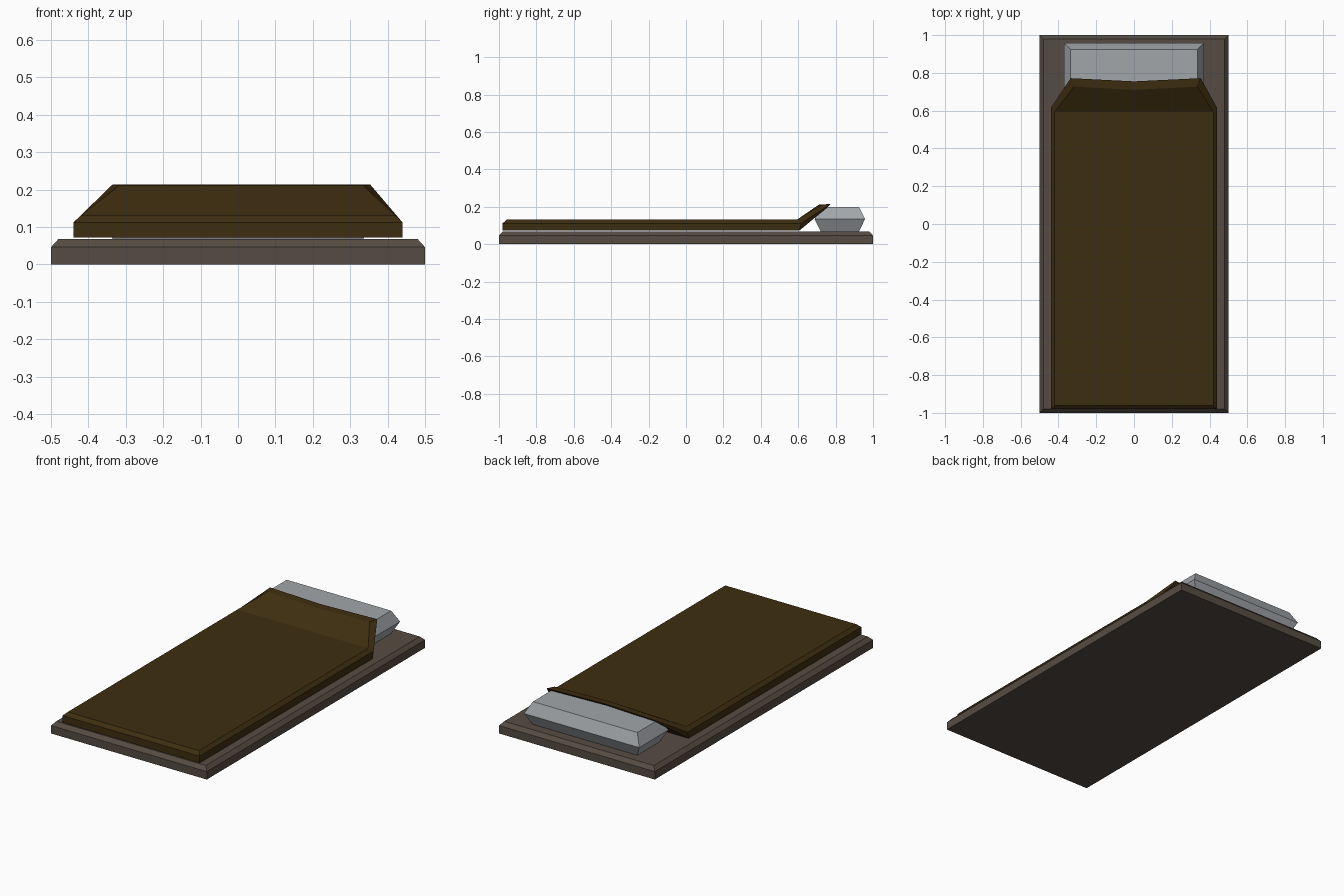
import bpy, bmesh

if "Cube" in bpy.data.objects:
    bpy.data.objects.remove(bpy.data.objects["Cube"])


def material(name, rgb):
    m = bpy.data.materials.new(name)
    m.diffuse_color = (*rgb, 1)
    m.use_nodes = True
    m.node_tree.nodes["Principled BSDF"].inputs["Base Color"].default_value = m.diffuse_color
    return m


def finish(name, bm, mat):
    bmesh.ops.recalc_face_normals(bm, faces=bm.faces)
    me = bpy.data.meshes.new(name)
    bm.to_mesh(me)
    bm.free()
    me.materials.append(mat)
    ob = bpy.data.objects.new(name, me)
    bpy.context.collection.objects.link(ob)
    return ob


def stacked_box(name, levels, mat):
    """Stack of rectangles (half_x, y0, y1, z), capped at both ends."""
    bm = bmesh.new()
    rings = [[bm.verts.new(p) for p in
              ((-hx, y0, z), (hx, y0, z), (hx, y1, z), (-hx, y1, z))]
             for hx, y0, y1, z in levels]
    for a, b in zip(rings, rings[1:]):
        for i in range(4):
            j = (i + 1) % 4
            bm.faces.new((a[i], a[j], b[j], b[i]))
    bm.faces.new(rings[0])
    bm.faces.new(rings[-1])
    return finish(name, bm, mat)


brown_grey = material("mat_brown_grey", (0.092, 0.072, 0.055))
dark_brown = material("blanket_brown", (0.048, 0.027, 0.005))
pale_grey = material("pillow_grey", (0.36, 0.38, 0.40))

# Sleeping mat with chamfered upper edge
stacked_box("mat", [(0.5, -1, 1, 0), (0.5, -1, 1, 0.046),
                    (0.48, -0.98, 0.98, 0.068)], brown_grey)

# Pillow, widest at mid height
stacked_box("pillow", [(0.335, 0.72, 0.925, 0.068), (0.37, 0.688, 0.957, 0.134),
                       (0.335, 0.72, 0.925, 0.2)], pale_grey)

# Blanket: stations of three rows (bottom, shoulder, top), each row being
# (left x, right x, y, z, sag of the middle in y)
stations = [
    [(-0.44, 0.44, -0.98, 0.072, 0), (-0.44, 0.44, -0.98, 0.112, 0),
     (-0.42, 0.42, -0.96, 0.131, 0)],
    [(-0.44, 0.44, 0.605, 0.072, 0), (-0.44, 0.44, 0.615, 0.112, 0),
     (-0.42, 0.42, 0.593, 0.131, 0)],
    [(-0.335, 0.353, 0.757, 0.198, 0.017), (-0.335, 0.353, 0.772, 0.214, 0.017),
     (-0.318, 0.335, 0.727, 0.211, 0.017)],
]
bm = bmesh.new()
grid = [[[bm.verts.new((x, y - s, z)) for x, s in ((x0, 0), (0, sag), (x1, 0))]
         for x0, x1, y, z, sag in st] for st in stations]
for a, b in zip(grid, grid[1:]):
    for c in range(2):
        for r in (0, 2):                      # underside and top
            bm.faces.new((a[r][c], a[r][c + 1], b[r][c + 1], b[r][c]))
    for c in (0, 2):
        for r in range(2):                    # left and right edges
            bm.faces.new((a[r][c], a[r + 1][c], b[r + 1][c], b[r][c]))
for end in (grid[0], grid[-1]):               # foot edge and turned-up edge
    for r in range(2):
        for c in range(2):
            bm.faces.new((end[r][c], end[r][c + 1], end[r + 1][c + 1], end[r + 1][c]))
finish("blanket", bm, dark_brown)
